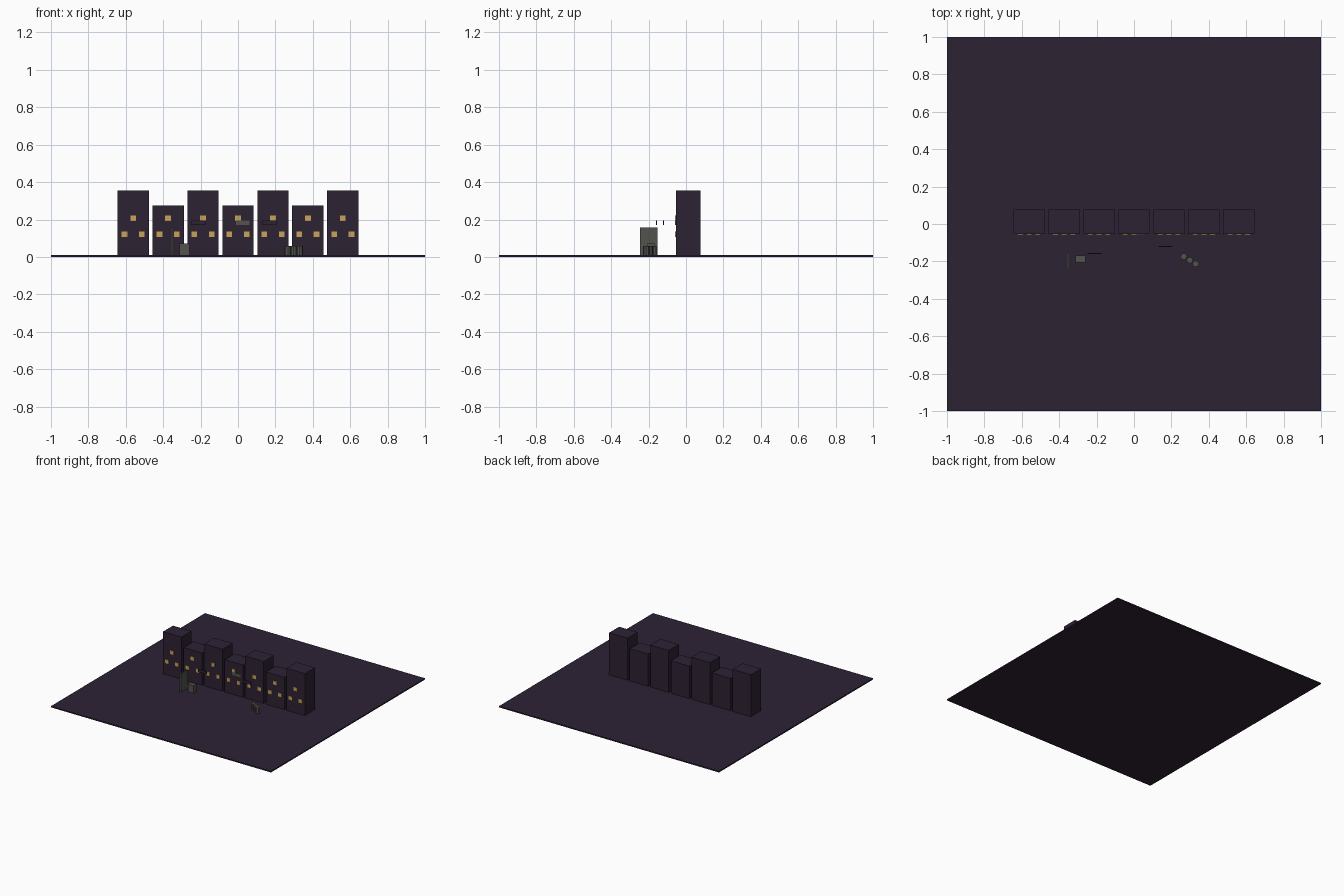
import bpy, math

if "Cube" in bpy.data.objects:
    bpy.data.objects.remove(bpy.data.objects["Cube"])


def material(name, rgb):
    m = bpy.data.materials.new(name)
    m.diffuse_color = (*rgb, 1)
    m.use_nodes = True
    m.node_tree.nodes["Principled BSDF"].inputs["Base Color"].default_value = m.diffuse_color
    return m


dusk = material("dusk_purple", (0.026, 0.016, 0.034))
gold = material("window_gold", (0.58, 0.36, 0.10))
grey = material("weathered_grey", (0.085, 0.088, 0.075))


def box(name, x, y, z, mat):
    """Box from (min, max) ranges on each axis."""
    bpy.ops.mesh.primitive_cube_add(
        size=1, location=[(a + b) / 2 for a, b in (x, y, z)])
    o = bpy.context.object
    o.name = name
    o.scale = [b - a for a, b in (x, y, z)]
    bpy.ops.object.transform_apply(location=False, rotation=False, scale=True)
    o.data.materials.append(mat)
    return o


TOP = 0.01
box("ground", (-1, 1), (-1, 1), (0, TOP), dusk)

# Row of houses, alternating tall and short, three lit windows each
for i in range(7):
    cx = (i - 3) * 0.187
    height = 0.355 if i % 2 == 0 else 0.275
    box("house", (cx - 0.084, cx + 0.084), (-0.053, 0.077), (TOP, height), dusk)
    for dx, cz in ((-0.046, 0.121), (0.046, 0.121), (0, 0.207)):
        box("window", (cx + dx - 0.015, cx + dx + 0.015), (-0.058, -0.052),
            (cz - 0.015, cz + 0.015), gold)

# Hanging signs
for cx, cy, mat in ((-0.212, -0.158, dusk), (0.025, -0.056, grey),
                    (0.168, -0.12, dusk)):
    box("sign", (cx - 0.037, cx + 0.037), (cy - 0.003, cy + 0.003),
        (0.171, 0.195), mat)

# Standing slab and crate
box("slab", (-0.358, -0.347), (-0.246, -0.153), (TOP, 0.157), grey)
box("crate", (-0.312, -0.259), (-0.206, -0.168), (TOP, 0.073), grey)

# Barrels in a diagonal line
for i in range(3):
    bpy.ops.mesh.primitive_cylinder_add(
        vertices=8, radius=0.0175, depth=0.048,
        location=(0.266 + 0.032 * i, -0.174 - 0.0195 * i, TOP + 0.024))
    o = bpy.context.object
    o.name = "barrel"
    o.data.materials.append(grey)
